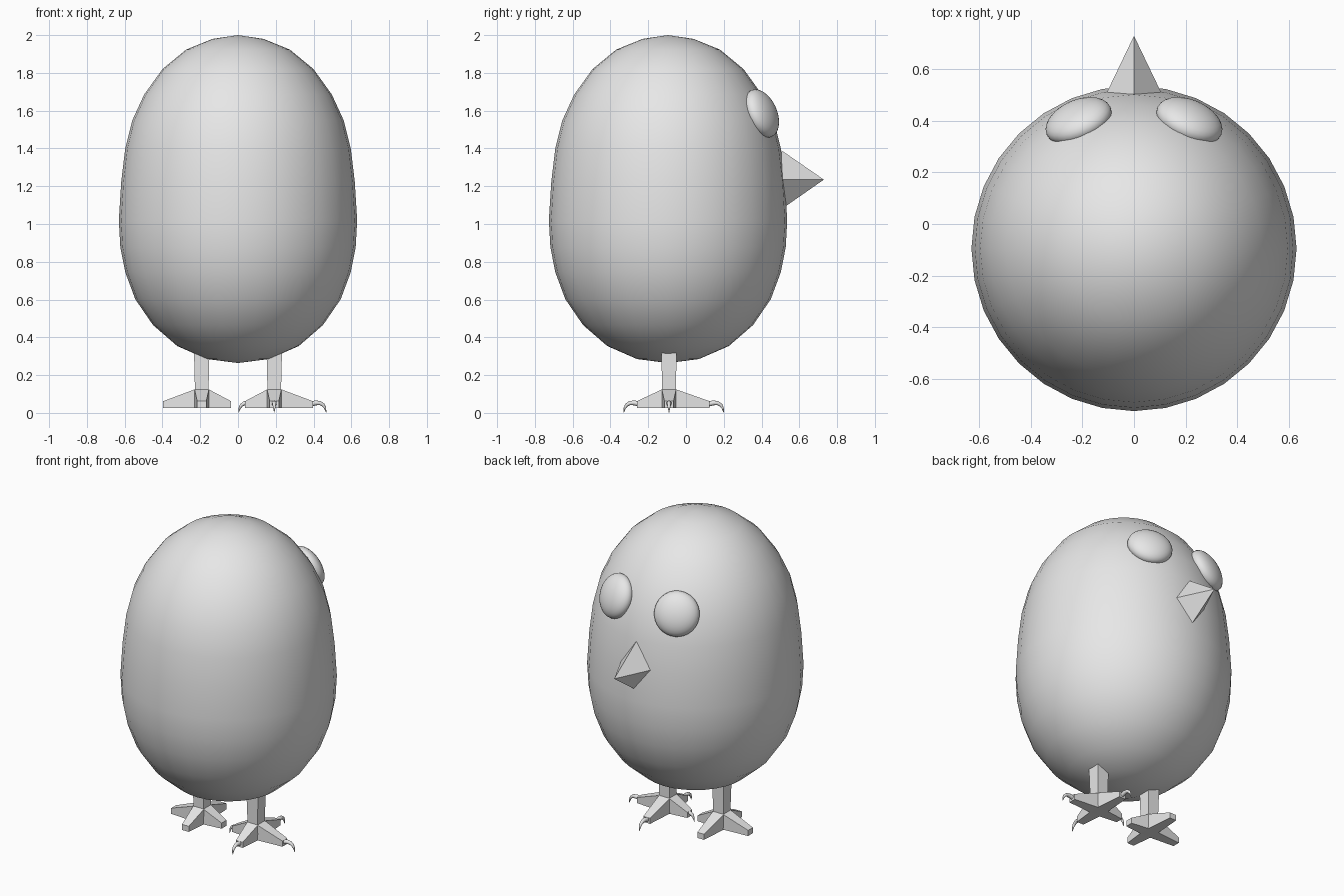
import bpy, bmesh, math
from mathutils import Vector

if "Cube" in bpy.data.objects:
    bpy.data.objects.remove(bpy.data.objects["Cube"])

grey = bpy.data.materials.new("plain grey")
grey.diffuse_color = (0.8, 0.8, 0.8, 1)
grey.use_nodes = True
grey.node_tree.nodes["Principled BSDF"].inputs["Base Color"].default_value = grey.diffuse_color


def make(name, bm, smooth=None):
    bmesh.ops.recalc_face_normals(bm, faces=bm.faces)
    me = bpy.data.meshes.new(name)
    bm.to_mesh(me)
    bm.free()
    me.materials.append(grey)
    ob = bpy.data.objects.new(name, me)
    bpy.context.collection.objects.link(ob)
    if smooth:
        bpy.ops.object.select_all(action='DESELECT')
        ob.select_set(True)
        bpy.context.view_layer.objects.active = ob
        bpy.ops.object.shade_smooth_by_angle(angle=math.radians(smooth))
    return ob


def loft(bm, rings):
    # skin closed rings of points and cap both ends
    vs = [[bm.verts.new(p) for p in r] for r in rings]
    n = len(vs[0])
    for a, b in zip(vs, vs[1:]):
        for i in range(n):
            j = (i + 1) % n
            bm.faces.new((a[i], a[j], b[j], b[i]))
    bm.faces.new(vs[0])
    bm.faces.new(vs[-1])


# egg-shaped body, lathed
CY = -0.095
profile = [(0, 0.264), (0.164, 0.285), (0.322, 0.354), (0.45, 0.465),
           (0.544, 0.602), (0.597, 0.745), (0.623, 0.877), (0.631, 1.02),
           (0.618, 1.226), (0.597, 1.4), (0.56, 1.548), (0.497, 1.685),
           (0.4, 1.82), (0.275, 1.923), (0.135, 1.98), (0, 2.0)]
bm = bmesh.new()
pts = [bm.verts.new((r, CY, z)) for r, z in profile]
edges = [bm.edges.new(p) for p in zip(pts, pts[1:])]
bmesh.ops.spin(bm, geom=pts + edges, cent=(0, CY, 0), axis=(0, 0, 1),
               angle=math.tau, steps=32)
bmesh.ops.remove_doubles(bm, verts=bm.verts, dist=0.001)
make("body", bm, 60)

# flattened eyes lying on the body surface
for s in (-1, 1):
    bm = bmesh.new()
    bmesh.ops.create_uvsphere(bm, u_segments=32, v_segments=16, radius=0.135)
    bmesh.ops.scale(bm, vec=(1, 1, 0.52), verts=bm.verts)
    rot = Vector((0.37 * s, 0.85, 0.37)).to_track_quat('Z', 'Y').to_matrix()
    bmesh.ops.rotate(bm, cent=(0, 0, 0), matrix=rot, verts=bm.verts)
    bmesh.ops.translate(bm, vec=(0.215 * s, 0.4, 1.585), verts=bm.verts)
    make("eye", bm, 60)

# four-sided beak
bm = bmesh.new()
base = [bm.verts.new(p) for p in ((0.108, 0.505, 1.235), (0, 0.505, 1.39),
                                  (-0.108, 0.505, 1.235), (0, 0.505, 1.078))]
tip = bm.verts.new((0, 0.73, 1.235))
bm.faces.new(base)
for i in range(4):
    bm.faces.new((base[i], base[(i + 1) % 4], tip))
make("beak", bm)

# legs, each with four tapering toes
LX, LY = 0.192, -0.09


def square(h, z):
    return [(LX + a * h, LY + b * h, z)
            for a, b in ((1, 1), (-1, 1), (-1, -1), (1, -1))]


def toe_ring(d, dist, w, z0, z1):
    side = (-d[1], d[0])
    return [(LX + d[0] * dist + side[0] * t * w, LY + d[1] * dist + side[1] * t * w, z)
            for t, z in ((-1, z0), (1, z0), (1, z1), (-1, z1))]


toes = [((1, 0), 0.204), ((-1, 0), 0.155), ((0, 1), 0.215), ((0, -1), 0.17)]
for s in (-1, 1):
    bm = bmesh.new()
    loft(bm, [square(0.04, 0.027), square(0.036, 0.125), square(0.041, 0.33)])
    for d, length in toes:
        loft(bm, [toe_ring(d, 0.036, 0.038, 0.027, 0.125),
                  toe_ring(d, length, 0.024, 0.026, 0.062)])
    for v in bm.verts:
        v.co.x *= s
    make("leg_and_foot", bm)

# curved claws, only on the foot at positive x
claws = [((1, 0), 0.275), ((-1, 0), 0.189), ((0, 1), 0.29), ((0, -1), 0.24)]
path = [(-0.085, 0.046, 0.014), (-0.055, 0.053, 0.013), (-0.032, 0.052, 0.011),
        (-0.015, 0.041, 0.009), (-0.006, 0.026, 0.006), (0, 0.001, 0.001)]
for d, reach in claws:
    bm = bmesh.new()
    rings = []
    for k, (o, z, r) in enumerate(path):
        p, q = path[max(k - 1, 0)], path[min(k + 1, len(path) - 1)]
        t = Vector((q[0] - p[0], q[1] - p[1])).normalized()
        ring = []
        for i in range(10):
            a = math.tau * i / 10
            u = reach + o - t.y * r * math.cos(a)
            h = max(0, z + t.x * r * math.cos(a))
            w = r * math.sin(a)
            ring.append((LX + d[0] * u - d[1] * w, LY + d[1] * u + d[0] * w, h))
        rings.append(ring)
    loft(bm, rings)
    make("claw", bm, 50)
